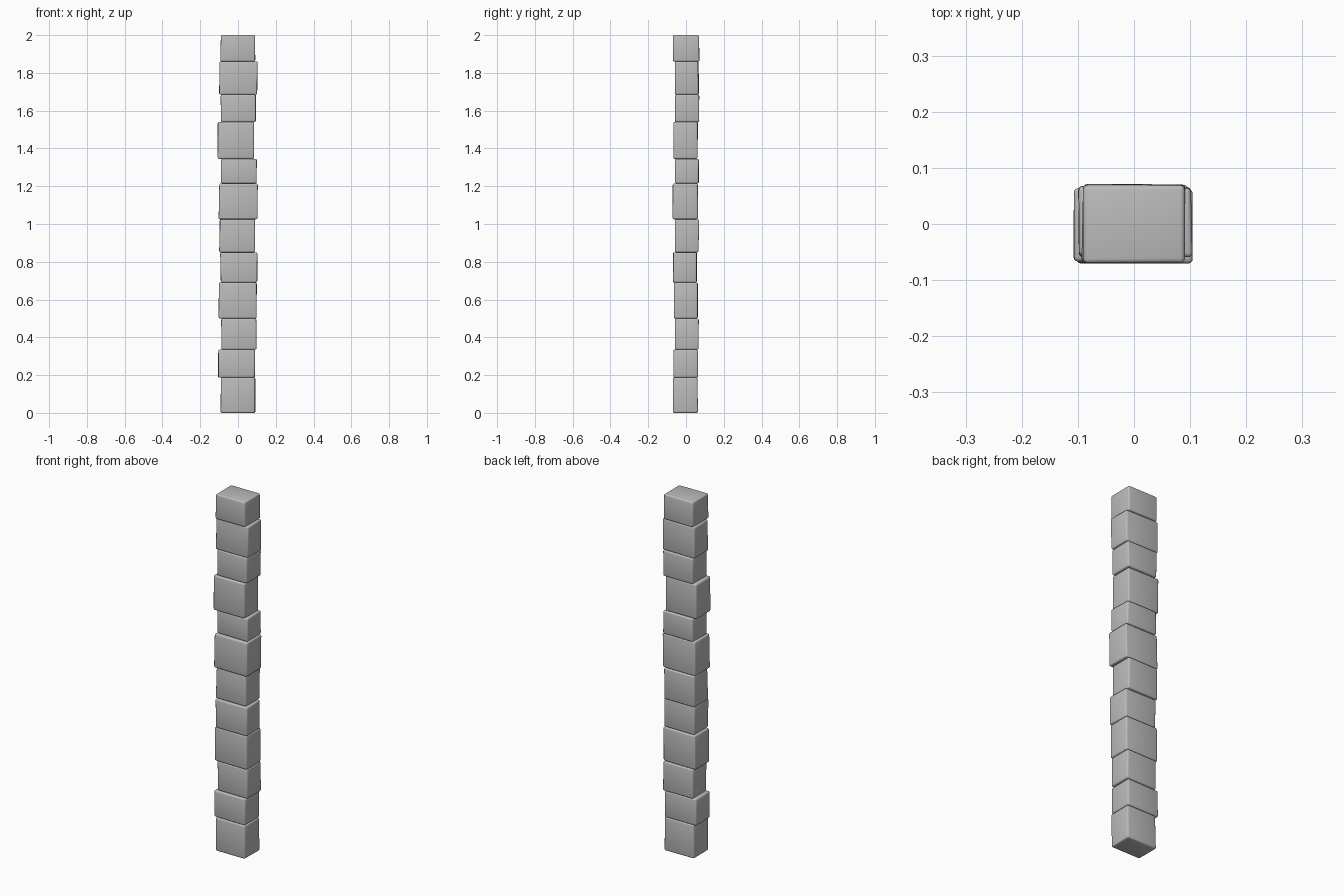
import bpy, bmesh, math, random

cube = bpy.data.objects.get("Cube")
if cube:
    bpy.data.objects.remove(cube, do_unlink=True)

random.seed(4)

stone = bpy.data.materials.new("grey stone")
stone.use_nodes = True
GREY = (0.5, 0.5, 0.5, 1)
stone.diffuse_color = GREY
stone.node_tree.nodes["Principled BSDF"].inputs["Base Color"].default_value = GREY

# Each course: top height, left and right edge, front and back edge
COURSES = [
    (0.187, -0.093, 0.093, -0.070, 0.064),
    (0.335, -0.108, 0.093, -0.068, 0.064),
    (0.500, -0.092, 0.100, -0.060, 0.068),
    (0.690, -0.103, 0.101, -0.065, 0.064),
    (0.850, -0.095, 0.103, -0.070, 0.060),
    (1.025, -0.100, 0.092, -0.060, 0.070),
    (1.215, -0.103, 0.105, -0.071, 0.064),
    (1.345, -0.092, 0.100, -0.060, 0.070),
    (1.540, -0.108, 0.090, -0.068, 0.064),
    (1.685, -0.093, 0.098, -0.060, 0.073),
    (1.860, -0.103, 0.105, -0.060, 0.068),
    (2.000, -0.095, 0.095, -0.070, 0.072),
]


def make_block(name, x0, x1, y0, y1, z0, z1):
    """Slightly uneven block with softened edges."""
    bm = bmesh.new()
    bmesh.ops.create_cube(bm, size=1)
    for v in bm.verts:
        sx, sy = v.co.x, v.co.y
        v.co.x = (x1 if sx > 0 else x0) - math.copysign(random.uniform(0, 0.005), sx)
        v.co.y = (y1 if sy > 0 else y0) - math.copysign(random.uniform(0, 0.004), sy)
        v.co.z = z1 if v.co.z > 0 else z0
    bmesh.ops.bevel(bm, geom=bm.edges[:], offset=0.008, segments=3,
                    profile=0.5, affect='EDGES')
    mesh = bpy.data.meshes.new(name)
    bm.to_mesh(mesh)
    bm.free()
    mesh.materials.append(stone)
    block = bpy.data.objects.new(name, mesh)
    bpy.context.collection.objects.link(block)
    bpy.ops.object.select_all(action='DESELECT')
    block.select_set(True)
    bpy.context.view_layer.objects.active = block
    bpy.ops.object.shade_smooth_by_angle(angle=math.radians(40))
    return block


# Stack the stones into a column
bottom = 0.0
for i, (top, x0, x1, y0, y1) in enumerate(COURSES, 1):
    make_block(f"stone_block_{i:02d}", x0, x1, y0, y1, bottom, top)
    bottom = top
